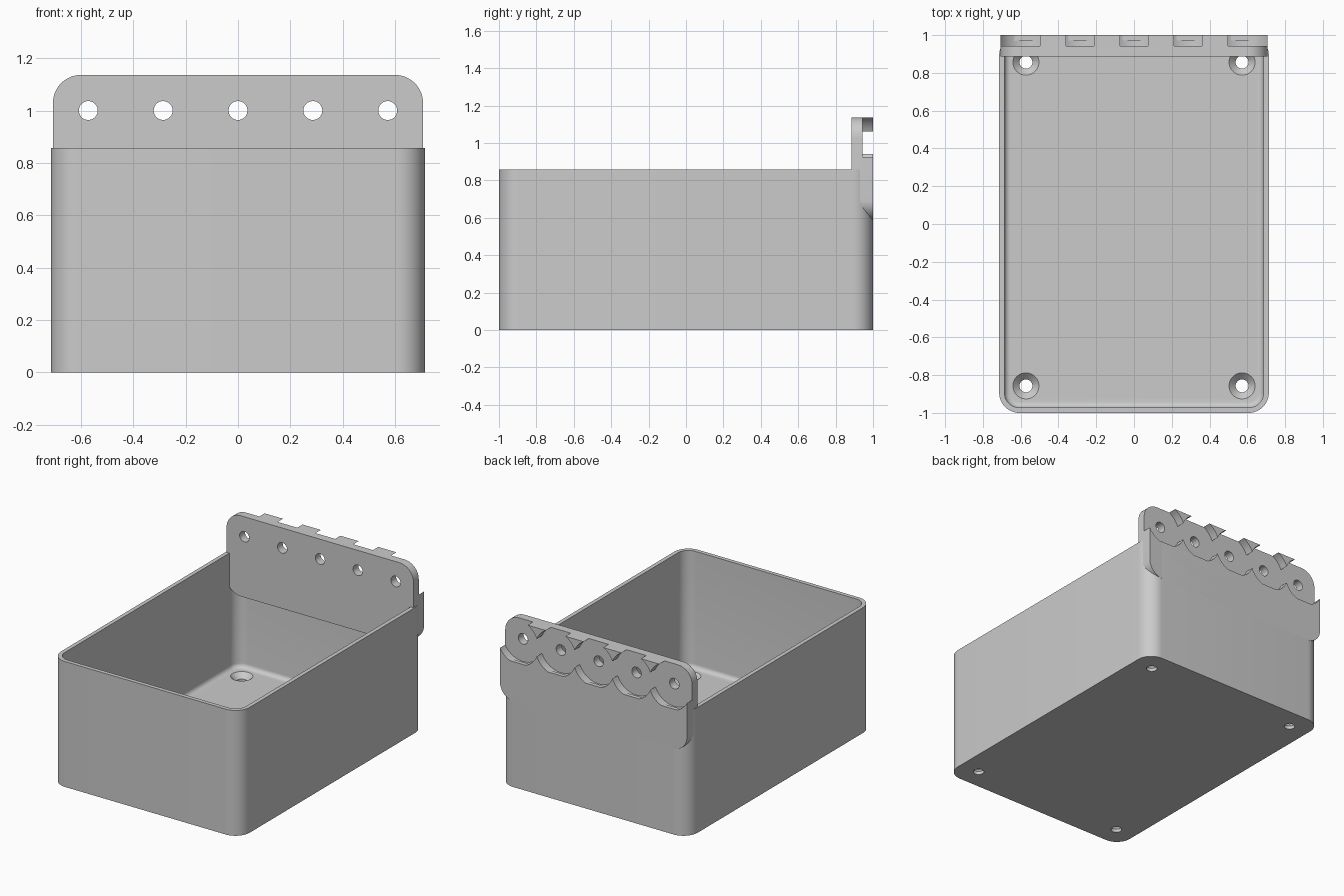
import bpy, bmesh
from math import sin, cos, pi
from mathutils import Vector

cube = bpy.data.objects.get("Cube")
if cube:
    bpy.data.objects.remove(cube)

W, L, H = 0.714, 1.0, 0.857      # tray half width, half length, height
WALL, FLOOR, R = 0.028, 0.057, 0.107
PITCH, HOLE_Z = 0.286, 1.0       # spacing and height of the peg holes

grey = bpy.data.materials.new("light_grey")
grey.use_nodes = True
colour = (0.6, 0.6, 0.6, 1)
grey.diffuse_color = colour
grey.node_tree.nodes["Principled BSDF"].inputs["Base Color"].default_value = colour


def outline(hx, hy, r, steps=12):
    """Rounded rectangle; a circle when both half sizes equal the radius."""
    pts = []
    for q, (sx, sy) in enumerate([(1, 1), (-1, 1), (-1, -1), (1, -1)]):
        for i in range(steps + 1):
            a = (q + i / steps) * pi / 2
            p = Vector((sx * (hx - r) + r * cos(a), sy * (hy - r) + r * sin(a)))
            if not pts or min((p - pts[-1]).length, (p - pts[0]).length) > 1e-5:
                pts.append(p)
    return pts


def loft(name, rings, place):
    """Skin a stack of (outline, level) rings and cap both ends."""
    bm = bmesh.new()
    loops = [[bm.verts.new(place(p.x, p.y, t)) for p in pts] for pts, t in rings]
    for a, b in zip(loops, loops[1:]):
        n = len(a)
        for i in range(n):
            j = (i + 1) % n
            bm.faces.new((a[i], a[j], b[j], b[i]))
    bm.faces.new(loops[0][::-1])
    bm.faces.new(loops[-1])
    bmesh.ops.recalc_face_normals(bm, faces=bm.faces)
    mesh = bpy.data.meshes.new(name)
    bm.to_mesh(mesh)
    bm.free()
    mesh.materials.append(grey)
    obj = bpy.data.objects.new(name, mesh)
    bpy.context.collection.objects.link(obj)
    return obj


def select(obj):
    bpy.ops.object.select_all(action='DESELECT')
    obj.select_set(True)
    bpy.context.view_layer.objects.active = obj


def cut(obj, cutter):
    cutter.hide_render = True
    mod = obj.modifiers.new("cut", 'BOOLEAN')
    mod.operation, mod.solver, mod.object = 'DIFFERENCE', 'EXACT', cutter
    select(obj)
    bpy.ops.object.modifier_apply(modifier=mod.name)
    bpy.data.objects.remove(cutter)


def circle(r):
    return outline(r, r, r)


# Open tray: outer wall, rim, inner wall, floor fillet
rings = [(outline(W, L, R), 0), (outline(W, L, R), H)]
iw, il, ir, fillet = W - WALL, L - WALL, R - WALL, 0.03
rings.append((outline(iw, il, ir), H))
for i in range(7):
    a = i / 6 * pi / 2
    d = fillet * (1 - cos(a))
    rings.append((outline(iw - d, il - d, ir - d), FLOOR + fillet * (1 - sin(a))))
tray = loft("tray", rings, lambda x, y, t: (x, y, t))

# Countersunk screw holes in the floor corners
for sx in (-1, 1):
    for sy in (-1, 1):
        profile = [(0.034, -0.05), (0.034, 0.022), (0.069, FLOOR), (0.069, FLOOR + 0.02)]
        cut(tray, loft("screw_cutter", [(circle(r), z) for r, z in profile],
                       lambda x, y, t: (x + sx * 2 * PITCH, y + sy * 0.857, t)))

# Hanging plate at the back
bottom, top = 0.585, 1.136
mid = (bottom + top) / 2
shape = outline(W - 0.007, (top - bottom) / 2, R)
plate = loft("hanging_plate", [(shape, 0.886), (shape, L)],
             lambda x, y, t: (x, t, y + mid))

# Peg holes, each with a round pocket cut into the rear half of the plate
for k in range(-2, 3):
    for r, start in ((0.155, 0.943), (0.036, 0.8)):
        cut(plate, loft("peg_cutter", [(circle(r), start), (circle(r), 1.1)],
                        lambda x, y, t: (x + k * PITCH, t, y + HOLE_Z)))

for obj in (tray, plate):
    select(obj)
    bpy.ops.object.shade_smooth_by_angle(angle=pi / 6)
